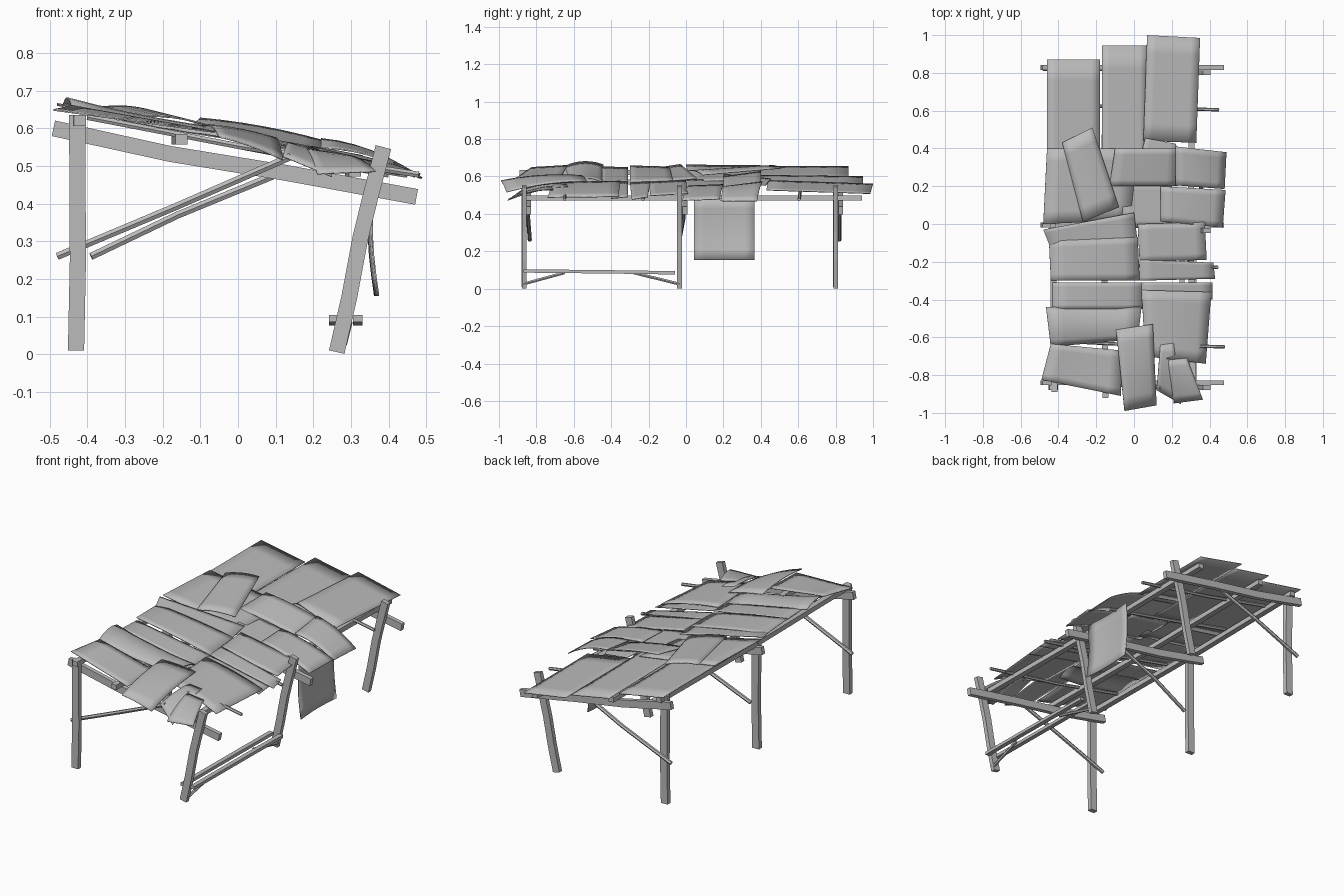
import bpy, bmesh, math
from mathutils import Vector

cube = bpy.data.objects.get("Cube")
if cube:
    bpy.data.objects.remove(cube, do_unlink=True)

grey = bpy.data.materials.new("weathered grey")
grey.use_nodes = True
GREY = (0.5, 0.5, 0.5, 1)
grey.diffuse_color = GREY
grey.node_tree.nodes["Principled BSDF"].inputs["Base Color"].default_value = GREY


def finish(name, bm, smooth=False):
    bmesh.ops.recalc_face_normals(bm, faces=bm.faces)
    mesh = bpy.data.meshes.new(name)
    for f in bm.faces:
        f.smooth = smooth
    bm.to_mesh(mesh)
    bm.free()
    mesh.materials.append(grey)
    obj = bpy.data.objects.new(name, mesh)
    bpy.context.collection.objects.link(obj)
    return obj


def sweep(name, points, section, side=(0, 1, 0)):
    """Carry a flat section along a path; side is the section's first axis."""
    pts = [Vector(p) for p in points]
    bm = bmesh.new()
    rings = []
    for i, p in enumerate(pts):
        t = (pts[min(i + 1, len(pts) - 1)] - pts[max(i - 1, 0)]).normalized()
        s = Vector(side)
        s = (s - t * s.dot(t)).normalized()
        u = t.cross(s)
        rings.append([bm.verts.new(p + s * a + u * b) for a, b in section])
    n = len(section)
    for r, q in zip(rings, rings[1:]):
        for i in range(n):
            bm.faces.new((r[i], r[(i + 1) % n], q[(i + 1) % n], q[i]))
    bm.faces.new(rings[0])
    bm.faces.new(rings[-1])
    return finish(name, bm)


def box(w, h):
    return [(-w / 2, -h / 2), (w / 2, -h / 2), (w / 2, h / 2), (-w / 2, h / 2)]


def round_section(r):
    return [(r * math.cos(k * math.pi / 3), r * math.sin(k * math.pi / 3)) for k in range(6)]


def roof(x):
    return 0.57 - 0.185 * x


def sheet(name, corners, lift=(0, 0, 0, 0), bulge=0.0, arch=0.0):
    """Bent roof sheet: corners run round the edge, lift raises each one."""
    n = 6
    bm = bmesh.new()
    grid = []
    c = [Vector((x, y, roof(x) + dz)) for (x, y), dz in zip(corners, lift)]
    for j in range(n + 1):
        v = j / n
        row = []
        for i in range(n + 1):
            u = i / n
            p = c[0].lerp(c[1], u).lerp(c[3].lerp(c[2], u), v)
            p.z += 4 * (bulge * u * (1 - u) + arch * v * (1 - v))
            row.append(bm.verts.new(p))
        grid.append(row)
    for r, q in zip(grid, grid[1:]):
        for i in range(n):
            bm.faces.new((r[i], r[i + 1], q[i + 1], q[i]))
    obj = finish(name, bm, True)
    mod = obj.modifiers.new("thickness", "SOLIDIFY")
    mod.thickness = 0.004
    return obj


def rect(x0, x1, y0, y1):
    return [(x0, y0), (x1, y0), (x1, y1), (x0, y1)]


# Three frames: tall post, bent short post, sloping beam and diagonal brace
frames = [("front", -0.865, 0.025, 0.03), ("middle", -0.035, 0.03, -0.01), ("rear", 0.8, 0.028, 0.02)]
for label, y, off, lean in frames:
    sweep(label + "_tall_post", [(-0.43, y, 0.01), (-0.425, y, 0.25), (-0.427, y, 0.635)], box(0.027, 0.043))
    sweep(label + "_short_post", [(0.262, y, 0.006), (0.295, y, 0.15), (0.325, y, 0.31),
                                  (0.352, y, 0.42), (0.386, y, 0.55)], box(0.025, 0.042))
    sweep(label + "_beam", [(-0.49, y + off, 0.6), (-0.18, y + off, 0.532), (0.12, y + off, 0.483),
                            (0.474, y + off, 0.418)], box(0.025, 0.042))
    mid = label == "middle"
    path = ([(-0.39, y, 0.26), (-0.16, y + 0.02, 0.37), (0.12, y + 0.03, 0.485)] if mid else
            [(-0.48, y + lean, 0.26), (-0.17, y + 0.02, 0.39), (0.14, y, 0.525)])
    sweep(label + "_brace", path, round_section(0.011))

# Long purlins resting on the beams
for name, x, y0, y1 in [("high", -0.42, -0.89, 0.85), ("centre", -0.15, -0.92, 0.9), ("low", 0.31, -0.86, 0.94)]:
    z = roof(x) - 0.027
    sweep(name + "_purlin", [(x, y0, z), (x - 0.01, 0, z), (x, y1, z)], box(0.032, 0.028), (1, 0, 0))

# Thin poles across the purlins
for k, (y, x1) in enumerate([(-0.65, 0.48), (-0.23, 0.445), (0.27, 0.4), (0.605, 0.45)]):
    sweep(f"cross_pole_{k}", [(-0.4, y + 0.03, 0.63), (0, y + 0.01, 0.553), (x1, y, 0.477)], round_section(0.009))

# Rails and small struts between the two front short posts
for name, x in [("inner", 0.255), ("outer", 0.318)]:
    sweep(name + "_rail", [(x, -0.87, 0.095), (x, -0.4, 0.09), (x, -0.06, 0.085)], box(0.026, 0.018), (1, 0, 0))
for name, ya, yb in [("front", -0.87, -0.65), ("rear", -0.035, -0.28)]:
    sweep(name + "_strut", [(0.28, ya, 0.025), (0.295, yb, 0.085)], round_section(0.009), (1, 0, 0))

# Rear roof panels
sheet("rear_panel_high", rect(-0.46, -0.18, 0.2, 0.87))
sheet("rear_panel_centre", rect(-0.17, 0.07, 0.2, 0.945), (0.01, 0.01, 0, 0))
sheet("rear_panel_low", [(0.05, 0.44), (0.33, 0.43), (0.35, 0.985), (0.07, 1.0)], (0.02, 0.02, 0.005, 0.005))

# Overlapping patched sheets, from rear to front
sheet("patch_rear_high", [(-0.48, 0), (-0.02, 0.02), (0.02, 0.4), (-0.46, 0.4)], (0.005, 0, 0.02, 0.005))
sheet("patch_loose_strip", [(-0.27, 0.01), (-0.08, 0.09), (-0.22, 0.51), (-0.38, 0.43)],
      (0.012, 0.025, 0.035, 0.015), 0.01)
sheet("patch_rear_centre", [(-0.13, 0.2), (0.23, 0.2), (0.235, 0.4), (-0.1, 0.4)],
      (0.008, 0.008, 0.04, 0.04), 0.008)
sheet("patch_rear_back_flap", [(0.04, 0.38), (0.24, 0.38), (0.22, 0.425), (0.06, 0.455)],
      (0.035, 0.03, 0.025, 0.03))
sheet("patch_rear_low", [(0.22, 0.205), (0.48, 0.185), (0.49, 0.38), (0.22, 0.41)],
      (0.02, -0.01, -0.01, 0.045), 0.02)
sheet("patch_side_low", [(0.14, 0.015), (0.47, -0.02), (0.485, 0.18), (0.14, 0.2)],
      (0.008, -0.01, 0, 0.015), 0.012)
sheet("patch_middle_fill", rect(-0.06, 0.2, -0.02, 0.22), (0.004,) * 4)
sheet("patch_middle_high", [(-0.44, -0.13), (0.02, -0.1), (0, 0.06), (-0.48, -0.03)], (0, 0.01, 0.02, 0.008))
sheet("patch_middle_wide", [(-0.44, -0.3), (0.03, -0.3), (0.02, -0.07), (-0.45, -0.09)],
      (0.008, 0.004, 0.012, 0), 0.006)
sheet("patch_middle_low", [(0.03, -0.2), (0.385, -0.19), (0.375, 0.01), (0.02, 0)], (0.008, 0, 0.01, 0.015))
sheet("patch_strip_low", [(0.03, -0.3), (0.43, -0.29), (0.42, -0.205), (0.03, -0.19)], (0.004, -0.012, 0, 0.01))
sheet("patch_strip_high", rect(-0.43, 0.05, -0.45, -0.31), (0.005, 0, 0.01, 0))
sheet("patch_strip_centre", rect(0.04, 0.415, -0.4, -0.31), (0.01, -0.01, 0, 0.01))
sheet("patch_curled_high", [(-0.44, -0.65), (0.02, -0.61), (0.04, -0.44), (-0.465, -0.44)],
      (0.005, 0.008, 0.004, 0.008), -0.01, 0.022)
sheet("patch_front_high", [(-0.49, -0.825), (-0.07, -0.91), (-0.06, -0.67), (-0.44, -0.635)],
      (-0.01, 0.01, 0.012, 0.01))
sheet("patch_front_low", [(0.06, -0.7), (0.38, -0.74), (0.41, -0.36), (0.04, -0.35)],
      (0.012, -0.01, 0, 0.015), 0.01)
sheet("patch_front_strip", [(-0.05, -0.99), (0.12, -0.96), (0.1, -0.53), (-0.095, -0.56)],
      (0.0, -0.03, 0.025, 0.02), 0.006, 0.015)
sheet("patch_front_torn", [(0.12, -0.88), (0.25, -0.955), (0.21, -0.63), (0.14, -0.64)],
      (-0.02, -0.05, 0.015, 0.015), 0, 0.015)
sheet("patch_front_torn_end", [(0.21, -0.95), (0.365, -0.93), (0.28, -0.71), (0.18, -0.72)],
      (-0.05, -0.015, 0.012, 0.012), 0, 0.012)

# Cloth hanging from the low side
bm = bmesh.new()
rows = []
for j in range(7):
    v = j / 6
    x = 0.365 - 0.012 * math.sin(v * math.pi) + 0.01 * (1 - v)
    rows.append([bm.verts.new((x - 0.01 * math.sin(i / 6 * math.pi), 0.042 + 0.325 * i / 6, 0.155 + 0.33 * v))
                 for i in range(7)])
for r, q in zip(rows, rows[1:]):
    for i in range(6):
        bm.faces.new((r[i], r[i + 1], q[i + 1], q[i]))
cloth = finish("hanging_cloth", bm, True)
cloth.modifiers.new("thickness", "SOLIDIFY").thickness = 0.004
